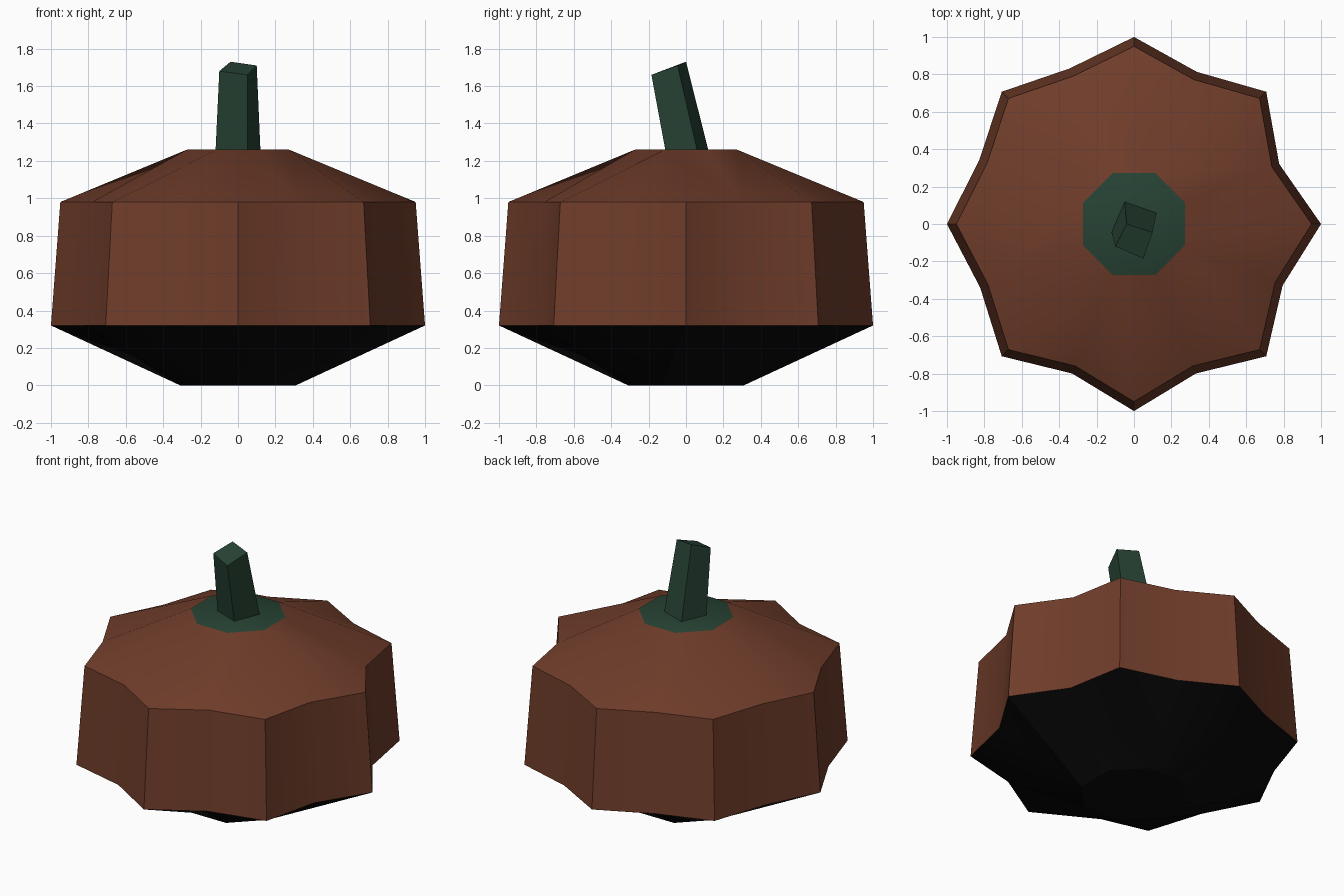
import bpy, bmesh, math

if "Cube" in bpy.data.objects:
    bpy.data.objects.remove(bpy.data.objects["Cube"])


def material(name, rgb):
    m = bpy.data.materials.new(name)
    m.diffuse_color = (*rgb, 1)
    m.use_nodes = True
    m.node_tree.nodes["Principled BSDF"].inputs["Base Color"].default_value = m.diffuse_color
    return m


BROWN = material("rust brown", (0.16, 0.046, 0.023))
GREEN = material("dark green", (0.02, 0.055, 0.034))
BLACK = material("black", (0.003, 0.003, 0.003))


def finish(bm, name, mats):
    bmesh.ops.recalc_face_normals(bm, faces=bm.faces)
    mesh = bpy.data.meshes.new(name)
    bm.to_mesh(mesh)
    bm.free()
    for m in mats:
        mesh.materials.append(m)
    ob = bpy.data.objects.new(name, mesh)
    bpy.context.collection.objects.link(ob)
    return ob


def polar(bm, r, step, z):
    a = math.radians(22.5 * step)
    return bm.verts.new((r * math.cos(a), r * math.sin(a), z))


# Ribbed body: eight ridges, slightly uneven valleys between them
valleys = [0.84, 0.88, 0.90, 0.895, 0.89, 0.865, 0.865, 0.86]
bm = bmesh.new()


def ribbed_ring(scale, z):
    return [polar(bm, scale * (valleys[i // 2] if i % 2 else 1), i, z) for i in range(16)]


def octagon(r, z):
    return {i: polar(bm, r, i, z) for i in range(1, 16, 2)}


def close_end(ring, cap, mat):
    """Fan each rib onto a smaller octagon, ridges meeting in pairs."""
    for i in range(0, 16, 2):
        hub, far = (i - 1) % 16, (i + 1) % 16
        if i % 4:
            hub, far = far, hub
        for tri in ((ring[hub], ring[i], cap[hub]),
                    (ring[i], ring[far], cap[hub]),
                    (ring[far], cap[far], cap[hub])):
            bm.faces.new(tri).material_index = mat


low, high = ribbed_ring(1.0, 0.32), ribbed_ring(0.95, 0.98)
top, base = octagon(0.295, 1.26), octagon(0.335, 0.0)
for i in range(16):
    j = (i + 1) % 16
    bm.faces.new((low[i], low[j], high[j], high[i]))
close_end(high, top, 0)
close_end(low, base, 2)
bm.faces.new(list(top.values())).material_index = 1
bm.faces.new(list(base.values())).material_index = 2
body = finish(bm, "pumpkin_body", [BROWN, GREEN, BLACK])
bpy.context.view_layer.objects.active = body
body.select_set(True)
bpy.ops.object.shade_smooth_by_angle(angle=math.radians(30))

# Leaning square stem with a slanted cut
bm = bmesh.new()
foot = [bm.verts.new(p) for p in
        ((-0.05, 0.12, 1.255), (0.12, 0.06, 1.255), (0.05, -0.11, 1.255), (-0.12, -0.045, 1.255))]
tip = [bm.verts.new(p) for p in
       ((-0.04, 0.0, 1.73), (0.10, -0.045, 1.71), (0.05, -0.185, 1.66), (-0.10, -0.12, 1.68))]
for i in range(4):
    j = (i + 1) % 4
    bm.faces.new((foot[i], foot[j], tip[j], tip[i]))
bm.faces.new(tip)
bm.faces.new(foot[::-1])
finish(bm, "stem", [GREEN])
